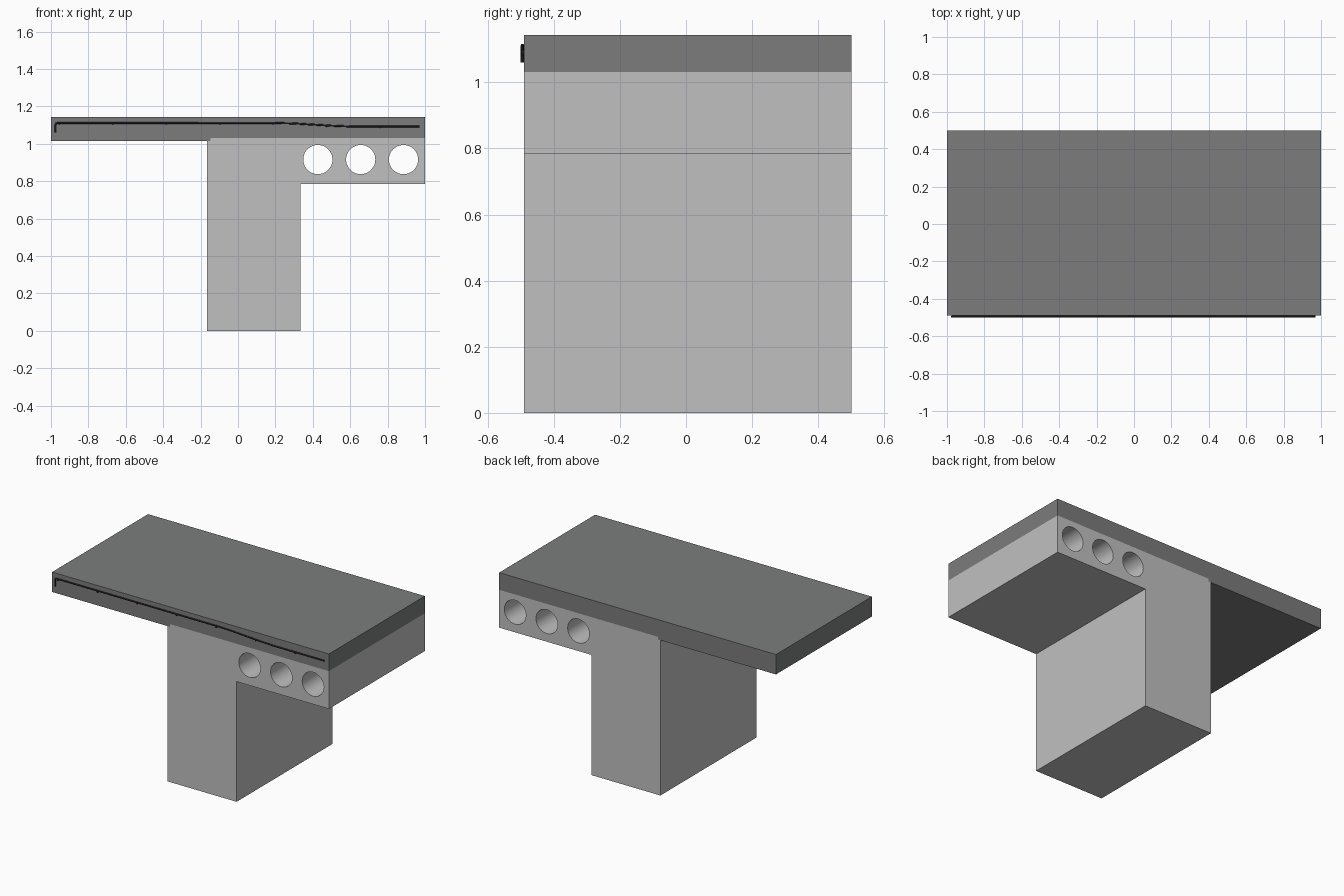
import bpy
import math

if "Cube" in bpy.data.objects:
    bpy.data.objects.remove(bpy.data.objects["Cube"])


def material(name, c):
    m = bpy.data.materials.new(name)
    m.diffuse_color = (c, c * 1.01, c * 1.02, 1) if c < 0.4 else (c, c, c, 1)
    m.use_nodes = True
    m.node_tree.nodes["Principled BSDF"].inputs["Base Color"].default_value = m.diffuse_color
    return m


CONCRETE = material("light concrete", 0.53)
TOPPING = material("dark concrete", 0.20)
STEEL = material("dark steel", 0.025)
Y_FRONT, Y_BACK = -0.49, 0.5


def finish(obj, mat):
    bpy.ops.object.select_all(action='DESELECT')
    obj.select_set(True)
    bpy.context.view_layer.objects.active = obj
    bpy.ops.object.convert(target='MESH')
    obj = bpy.context.object
    bpy.ops.object.mode_set(mode='EDIT')
    bpy.ops.mesh.select_all(action='SELECT')
    bpy.ops.mesh.remove_doubles(threshold=0.00001)
    bpy.ops.mesh.normals_make_consistent(inside=False)
    bpy.ops.object.mode_set(mode='OBJECT')
    bpy.ops.object.shade_smooth_by_angle(angle=math.radians(30))
    obj.data.materials.clear()
    obj.data.materials.append(mat)


def add_spline(curve, pts, cyclic):
    s = curve.splines.new('POLY')
    s.points.add(len(pts) - 1)
    for p, co in zip(s.points, pts):
        p.co = (*co, 1)
    s.use_cyclic_u = cyclic


def profile(name, loops, mat):
    """Extrude an x-z outline (further loops are holes) along y."""
    c = bpy.data.curves.new(name, 'CURVE')
    c.dimensions = '2D'
    c.fill_mode = 'BOTH'
    c.extrude = (Y_BACK - Y_FRONT) / 2
    for loop in loops:
        add_spline(c, [(x, z, 0) for x, z in loop], True)
    o = bpy.data.objects.new(name, c)
    o.rotation_euler.x = math.pi / 2
    o.location.y = (Y_FRONT + Y_BACK) / 2
    bpy.context.collection.objects.link(o)
    finish(o, mat)


def rod(name, pts, radius, mat):
    c = bpy.data.curves.new(name, 'CURVE')
    c.dimensions = '3D'
    c.bevel_depth = radius
    c.bevel_resolution = 2
    c.use_fill_caps = True
    add_spline(c, pts, False)
    o = bpy.data.objects.new(name, c)
    bpy.context.collection.objects.link(o)
    finish(o, mat)


def circle(cx, cz, r, n=48):
    return [(cx + r * math.cos(2 * math.pi * i / n),
             cz + r * math.sin(2 * math.pi * i / n)) for i in range(n)]


# Wall with hollow-core plank, one continuous section
wall = [(-0.165, 0), (0.333, 0), (0.333, 0.785), (1, 0.785), (1, 1.032),
        (-0.148, 1.032), (-0.148, 1.014), (-0.165, 1.014)]
cores = [circle(x, 0.916, 0.078) for x in (0.427, 0.656, 0.885)]
profile("wall_and_hollow_plank", [wall] + cores, CONCRETE)

# Topping slab, thicker over the balcony side
slab = [(-1, 1.014), (-0.148, 1.014), (-0.148, 1.032), (1, 1.032),
        (1, 1.144), (-1, 1.144)]
profile("topping_slab", [slab], TOPPING)

# Hooked main bar in front of the slab
BAR_Y = -0.495
R = 0.005
main = [(-0.975, 1.06), (-0.975, 1.102), (-0.972, 1.109), (-0.965, 1.112),
        (0.2, 1.112), (0.3, 1.109), (0.5, 1.097), (0.6, 1.093), (0.97, 1.093)]
rod("main_rebar", [(x, BAR_Y, z) for x, z in main], R, STEEL)


def bar_height(x):
    for (x0, z0), (x1, z1) in zip(main[3:], main[4:]):
        if x0 <= x <= x1:
            return z0 + (z1 - z0) * (x - x0) / (x1 - x0)


# Cross bars just below the main bar, running into the slab
for i in range(7):
    x = -0.955 + i * 0.2857
    z = bar_height(x) - 0.008
    rod(f"cross_rebar_{i + 1}", [(x, BAR_Y - 0.003, z), (x, 0.45, z)], 0.004, STEEL)
